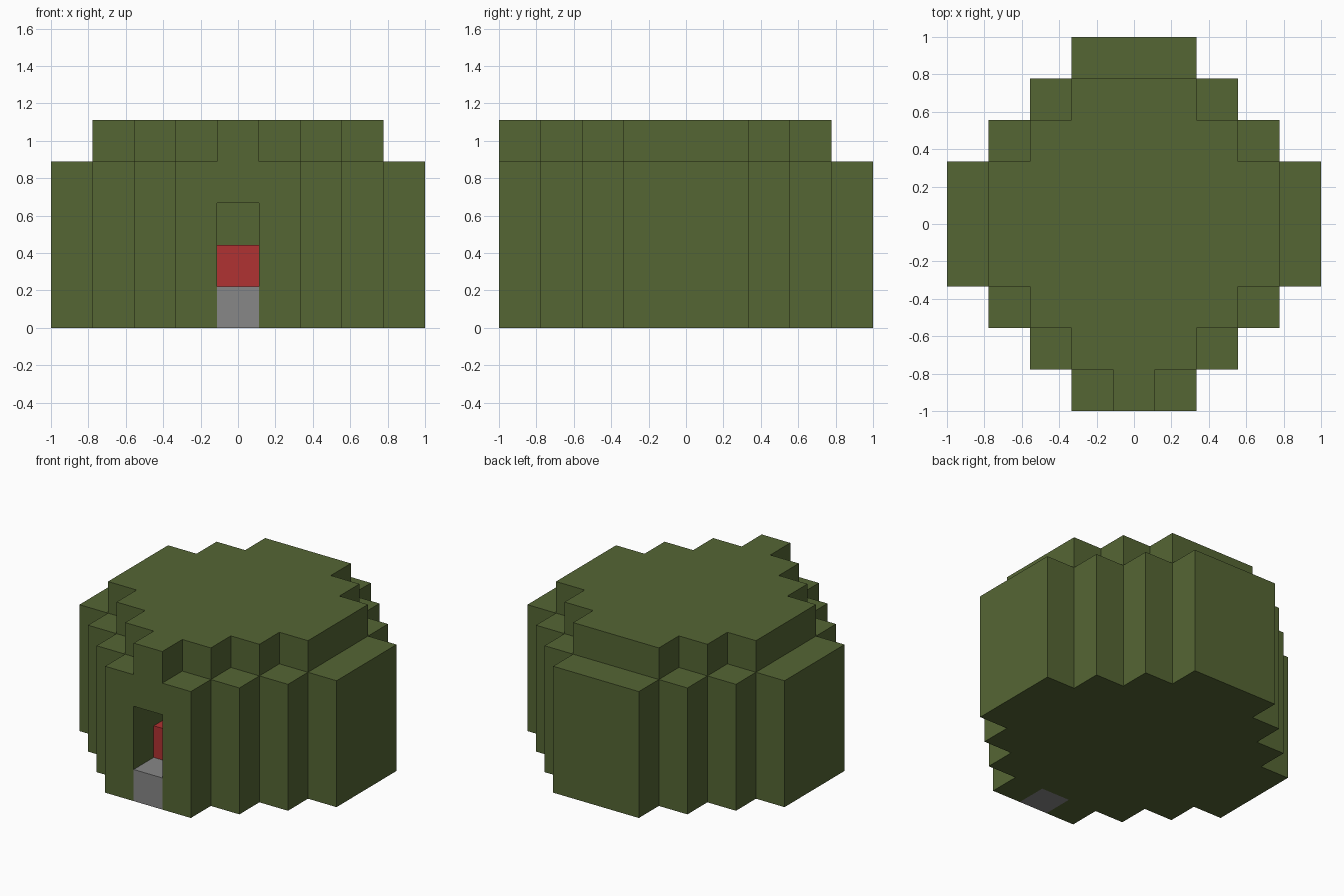
import bpy
import bmesh
import math
from mathutils import Vector

CELL = 2 / 9          # the model is laid out on a grid of nine cells
WALL_LAYERS = 4

cube = bpy.data.objects.get("Cube")
if cube:
    bpy.data.objects.remove(cube, do_unlink=True)


def material(name, rgb):
    linear = [((c / 255 + 0.055) / 1.055) ** 2.4 for c in rgb]
    mat = bpy.data.materials.new(name)
    mat.use_nodes = True
    mat.diffuse_color = (*linear, 1)
    mat.node_tree.nodes["Principled BSDF"].inputs["Base Color"].default_value = (*linear, 1)
    return mat


def stepped_disc(radius, layer):
    """Cells of a stair-edged round plan on one layer."""
    return {(x, y, layer)
            for x in range(-radius, radius + 1)
            for y in range(-radius, radius + 1)
            if abs(x) + max(abs(y), 1) <= radius + 1}


def build(name, cells, mat):
    """Skin a set of grid cells and merge its flat faces."""
    bm = bmesh.new()
    corners = {}

    def corner(p):
        key = tuple(round(2 * c) for c in p)
        if key not in corners:
            corners[key] = bm.verts.new(p * CELL)
        return corners[key]

    for cell in cells:
        centre = Vector(cell) + Vector((0, 0, 0.5))
        for axis in range(3):
            for sign in (-1, 1):
                n = Vector((0, 0, 0))
                n[axis] = sign
                if tuple(int(c) for c in Vector(cell) + n) in cells:
                    continue
                u = Vector((n.y, n.z, n.x))
                v = n.cross(u)
                ring = [centre + (n + a * u + b * v) / 2
                        for a, b in ((-1, -1), (1, -1), (1, 1), (-1, 1))]
                bm.faces.new([corner(p) for p in ring])
    bmesh.ops.dissolve_limit(bm, angle_limit=math.radians(1),
                             verts=bm.verts[:], edges=bm.edges[:])
    mesh = bpy.data.meshes.new(name)
    bm.to_mesh(mesh)
    bm.free()
    mesh.materials.append(mat)
    obj = bpy.data.objects.new(name, mesh)
    bpy.context.scene.collection.objects.link(obj)
    return obj


olive = material("olive green", (85, 102, 52))
red = material("red", (176, 50, 50))
grey = material("stone grey", (135, 135, 135))

# Doorway step and the red block standing behind it
front = -4
step = {(0, front, 0)}
inner_block = {(0, front + 1, 1)}

# Walls, with a narrower roof and a single block above the door
shell = set()
for layer in range(WALL_LAYERS):
    shell |= stepped_disc(4, layer)
shell |= stepped_disc(3, WALL_LAYERS)
shell.add((0, front, WALL_LAYERS))

# Door opening, one cell wide and two cells deep
opening = {(0, front + depth, layer) for depth in (0, 1) for layer in (1, 2)}
shell -= opening | step

build("hut_shell", shell, olive)
build("door_step", step, grey)
build("inner_block", inner_block, red)
